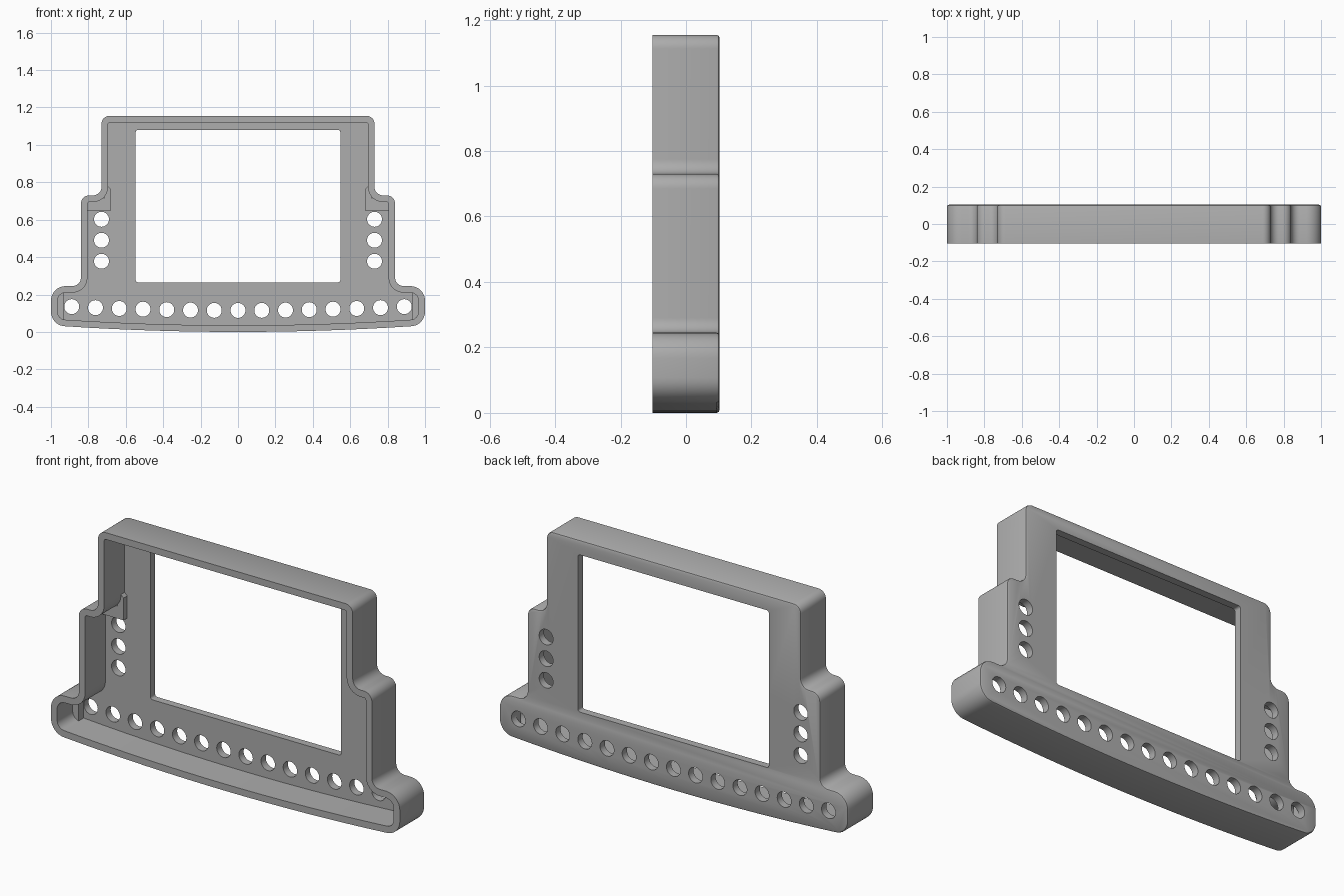
import bpy, bmesh, math
from mathutils import Vector

if "Cube" in bpy.data.objects:
    bpy.data.objects.remove(bpy.data.objects["Cube"])

FRONT, BACK, PLATE = -0.103, 0.103, 0.064   # PLATE = front side of the back panel

grey = bpy.data.materials.new("grey plastic")
grey.diffuse_color = (0.42, 0.42, 0.42, 1)
grey.use_nodes = True
grey.node_tree.nodes["Principled BSDF"].inputs["Base Color"].default_value = grey.diffuse_color


def fillet(prev, p, nxt, r, steps=8):
    """Quarter-round for a square corner p."""
    p = Vector(p)
    a, b = (Vector(prev) - p).normalized(), (Vector(nxt) - p).normalized()
    c = p + (a + b) * r
    angles = [math.pi / 2 * i / steps for i in range(steps + 1)]
    return [c - b * r * math.cos(t) - a * r * math.sin(t) for t in angles]


def outline(d):
    """Closed stepped silhouette, moved inwards by d."""
    corners = [((0.73, 1.155), 0.042, 1), ((0.73, 0.73), 0.045, -1),
               ((0.84, 0.73), 0.045, 1), ((0.84, 0.245), 0.045, -1),
               ((1.0, 0.245), 0.078, 1)]
    pts = [(x - d, z - d) for (x, z), r, s in corners] + [(1 - d, 0.03 + d)]
    radii = [max(r - s * d, 0.01) for c, r, s in corners] + [max(0.078 - d, 0.01)]
    ring = [(0, 1.155 - d)] + pts + [(0, 0.03 + d)]
    half = []
    for i, r in enumerate(radii):
        half += fillet(ring[i], ring[i + 1], ring[i + 2], r)
    # shallow bowed bottom edge
    x_end = half[-1].x
    for i in range(1, 8):
        x = x_end * (1 - i / 8)
        half.append(Vector((x, 0.03 * (x / x_end) ** 2 + d)))
    return half + [Vector((0, d))] + [Vector((-v.x, v.y)) for v in reversed(half)]


def add_prism(bm, layers):
    """Loft equal-length outlines, given as (y, points), and cap both ends."""
    rings = [[bm.verts.new((p[0], y, p[1])) for p in pts] for y, pts in layers]
    n = len(rings[0])
    for a, b in zip(rings, rings[1:]):
        for i in range(n):
            bm.faces.new((a[i], a[(i + 1) % n], b[(i + 1) % n], b[i]))
    bm.faces.new(rings[0])
    bm.faces.new(rings[-1])


def make(name, prisms):
    bm = bmesh.new()
    for layers in prisms:
        add_prism(bm, layers)
    bmesh.ops.recalc_face_normals(bm, faces=bm.faces)
    me = bpy.data.meshes.new(name)
    bm.to_mesh(me)
    bm.free()
    me.materials.append(grey)
    ob = bpy.data.objects.new(name, me)
    bpy.context.collection.objects.link(ob)
    return ob


def cut(ob, cutter):
    cutter.hide_render = True
    m = ob.modifiers.new("cut", 'BOOLEAN')
    m.operation, m.solver, m.object = 'DIFFERENCE', 'EXACT', cutter
    bpy.context.view_layer.objects.active = ob
    bpy.ops.object.modifier_apply(modifier=m.name)
    bpy.data.objects.remove(cutter)


# housing with softened rear edge
housing = make("housing", [[(FRONT, outline(0)), (BACK - 0.01, outline(0)),
                            (BACK - 0.003, outline(0.003)), (BACK, outline(0.01))]])

# hollow front
cut(housing, make("cavity_cutter", [[(FRONT - 0.1, outline(0.035)), (PLATE, outline(0.035))]]))

# screen window and round holes
through = []


def add_through(pts):
    through.append([(0.0, pts), (BACK + 0.1, pts)])


x, z0, z1 = 0.547, 0.265, 1.08
rect = [(-x, z0), (x, z0), (x, z1), (-x, z1)]
window = []
for i in range(4):
    window += fillet(rect[i - 1], rect[i], rect[(i + 1) % 4], 0.012, 4)
add_through(window)

centres = [(i * 0.127, 0.115 + 0.02 * (i / 7) ** 2) for i in range(-7, 8)]
centres += [(s * 0.73, z) for s in (-1, 1) for z in (0.378, 0.49, 0.602)]
for cx, cz in centres:
    angles = [math.tau * k / 32 for k in range(32)]
    add_through([(cx + 0.04 * math.cos(t), cz + 0.04 * math.sin(t)) for t in angles])
cut(housing, make("opening_cutter", through))

bpy.ops.object.select_all(action='DESELECT')
housing.select_set(True)
bpy.context.view_layer.objects.active = housing
bpy.ops.object.shade_smooth_by_angle(angle=math.radians(30))

# reinforcing pads inside the shoulders and the lower ends
shoulder = [(0.68, 0.65), (0.82, 0.65), (0.82, 0.71), (0.715, 0.715), (0.715, 0.80), (0.68, 0.765)]
end = [(0.93, 0.05), (0.95, 0.05), (0.98, 0.09), (0.98, 0.19), (0.95, 0.225), (0.93, 0.225)]
for side, s in (("left", -1), ("right", 1)):
    for name, pts, depth in (("shoulder_pad", shoulder, 0.03), ("end_pad", end, 0.04)):
        pts = [(s * px, pz) for px, pz in pts]
        make(f"{side}_{name}", [[(PLATE - depth, pts), (PLATE + 0.01, pts)]])
